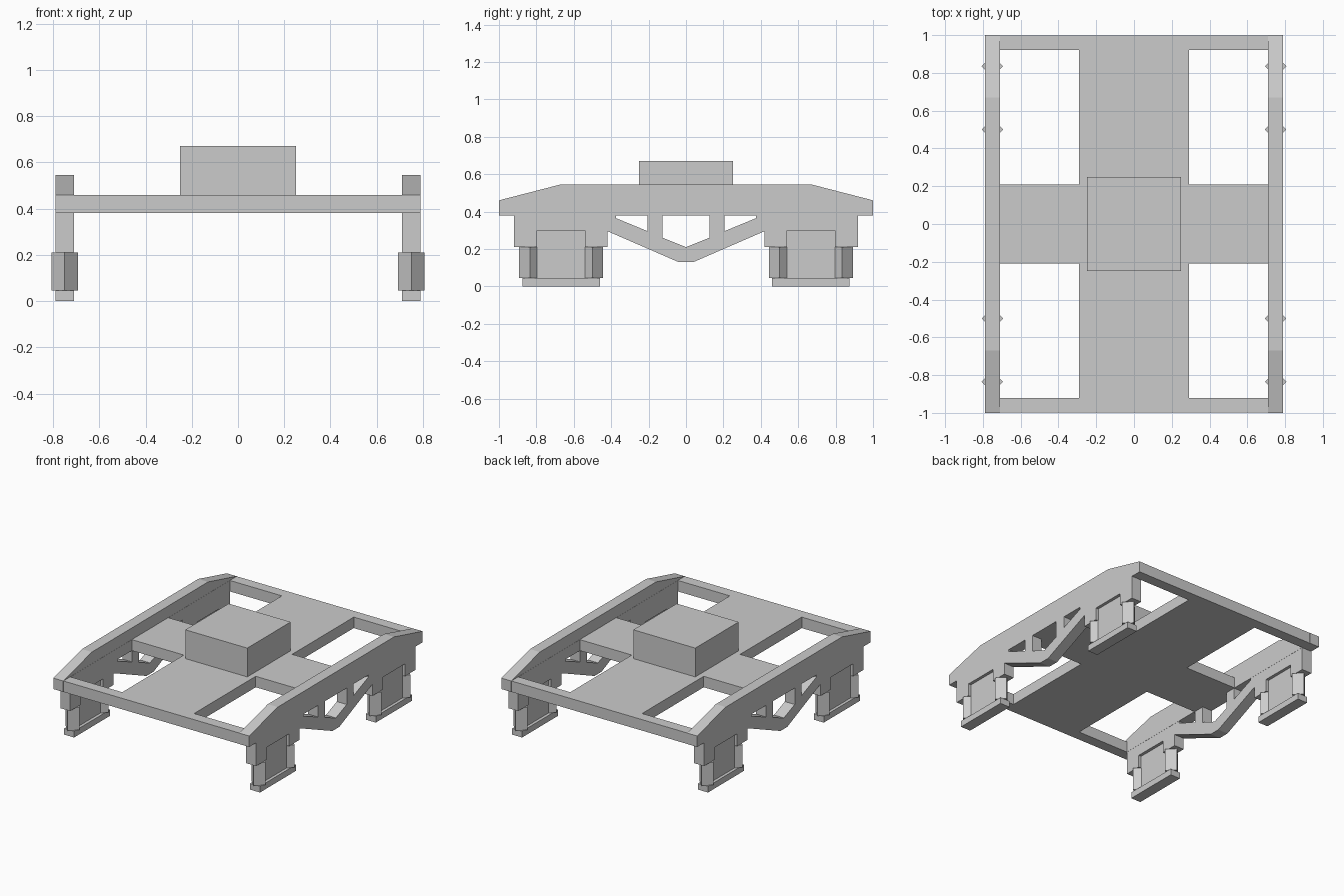
import bpy
from mathutils import Matrix, Vector

if "Cube" in bpy.data.objects:
    bpy.data.objects.remove(bpy.data.objects["Cube"], do_unlink=True)

GREY = (0.6, 0.6, 0.6, 1.0)
grey = bpy.data.materials.new("plain grey")
grey.use_nodes = True
grey.diffuse_color = GREY
grey.node_tree.nodes["Principled BSDF"].inputs["Base Color"].default_value = GREY

# local plate axes (a, b, normal) mapped to (y, z, x)
UPRIGHT = Matrix(((0, 0, 1, 0), (1, 0, 0, 0), (0, 1, 0, 0), (0, 0, 0, 1)))


def plate(name, loops, low, high, upright=False):
    """Extrude outlines (the first is the border, the others are holes) from low to high."""
    curve = bpy.data.curves.new(name, "CURVE")
    curve.dimensions = "2D"
    curve.fill_mode = "BOTH"
    curve.extrude = (high - low) / 2
    for loop in loops:
        spline = curve.splines.new("POLY")
        spline.points.add(len(loop) - 1)
        for point, (a, b) in zip(spline.points, loop):
            point.co = (a, b, 0, 1)
        spline.use_cyclic_u = True
    helper = bpy.data.objects.new(name + " outline", curve)
    bpy.context.scene.collection.objects.link(helper)
    bpy.context.view_layer.update()
    graph = bpy.context.evaluated_depsgraph_get()
    mesh = bpy.data.meshes.new_from_object(helper.evaluated_get(graph))
    bpy.data.objects.remove(helper, do_unlink=True)
    mesh.transform(Matrix.Translation(Vector((0, 0, (low + high) / 2))))
    if upright:
        mesh.transform(UPRIGHT)
    mesh.materials.clear()
    mesh.materials.append(grey)
    mesh.shade_flat()
    obj = bpy.data.objects.new(name, mesh)
    bpy.context.scene.collection.objects.link(obj)
    return obj


def rect(a0, a1, b0, b1):
    return [(a0, b0), (a1, b0), (a1, b1), (a0, b1)]


def mirrored(half):
    """Close a half outline by reflecting it across the first axis."""
    return half + [(-a, b) for a, b in reversed(half) if a != 0]


# Deck with four openings
openings = [rect(*sorted((sx * 0.29, sx * 0.709)), *sorted((sy * 0.21, sy * 0.92)))
            for sx in (-1, 1) for sy in (-1, 1)]
# The openings reach the side frames, so the border is kept just outside them
plate("deck", [rect(-0.712, 0.712, -0.999, 0.999)] + openings, 0.38, 0.46)

# Raised block in the middle of the deck
plate("centre_block", [rect(-0.25, 0.25, -0.25, 0.25)], 0.46, 0.67)

# Side frame outline: sloped shoulders, notched pedestals and a bottom truss
frame_half = [(0.67, 0.545), (1, 0.46), (1, 0.38), (0.92, 0.38), (0.92, 0.21),
              (0.797, 0.21), (0.797, 0.3), (0.54, 0.3), (0.54, 0.21),
              (0.42, 0.21), (0.42, 0.295), (0.04, 0.13)]
truss_gap = [(0.205, 0.38), (0.375, 0.38), (0.375, 0.365), (0.205, 0.295)]
centre_gap = mirrored([(0.125, 0.38), (0.125, 0.26), (0, 0.21)])
frame_loops = [mirrored(frame_half), centre_gap, truss_gap,
               [(-a, b) for a, b in truss_gap]]

INNER, OUTER, MIDDLE = 0.71, 0.79, 0.75
for side, sx in (("left", 1), ("right", -1)):
    low, high = sorted((sx * INNER, sx * OUTER))
    plate(side + "_side_frame", frame_loops, low, high, True)

    for end, sy in (("front", -1), ("back", 1)):
        tag = side + "_" + end
        # Foot bar
        plate(tag + "_foot_bar", [rect(*sorted((sy * 0.46, sy * 0.875)), 0, 0.045)],
              low, high, True)
        # Thin web plate set into the pedestal notch
        plate(tag + "_web_plate", [rect(*sorted((sy * 0.5, sy * 0.835)), 0.045, 0.21)],
              sx * MIDDLE - 0.018, sx * MIDDLE + 0.018, True)
        plate(tag + "_web_top", [rect(*sorted((sy * 0.54, sy * 0.797)), 0.21, 0.3)],
              sx * MIDDLE - 0.018, sx * MIDDLE + 0.018, True)
        # Diamond posts
        for place, y in (("inner", 0.5), ("outer", 0.835)):
            cx, cy, r = sx * MIDDLE, sy * y, 0.057
            diamond = [(cx + r, cy), (cx, cy + r), (cx - r, cy), (cx, cy - r)]
            plate(tag + "_" + place + "_post", [diamond], 0.045, 0.21)
